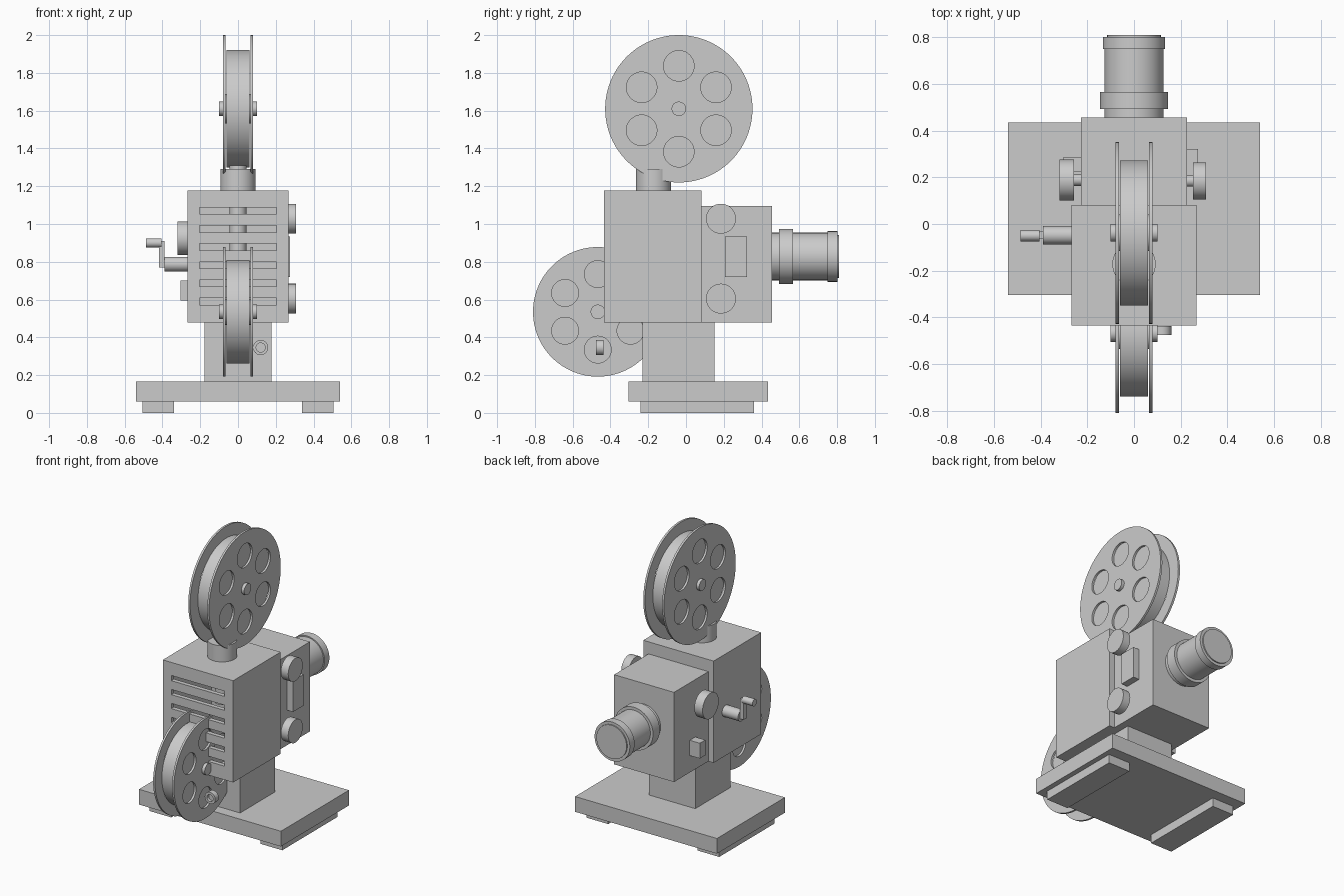
import bpy, bmesh
from math import radians, pi, sin, cos
from mathutils import Matrix, Vector

if "Cube" in bpy.data.objects:
    bpy.data.objects.remove(bpy.data.objects["Cube"])

AXIS_ROT = {'X': Matrix.Rotation(pi / 2, 4, 'Y'),
            'Y': Matrix.Rotation(-pi / 2, 4, 'X'),
            'Z': Matrix.Identity(4)}


def finish(name, bm, smooth=False):
    bmesh.ops.recalc_face_normals(bm, faces=bm.faces)
    me = bpy.data.meshes.new(name)
    bm.to_mesh(me)
    bm.free()
    ob = bpy.data.objects.new(name, me)
    bpy.context.collection.objects.link(ob)
    if smooth:
        select(ob)
        bpy.ops.object.shade_smooth_by_angle(angle=radians(30))
    return ob


def select(ob):
    bpy.ops.object.select_all(action='DESELECT')
    ob.select_set(True)
    bpy.context.view_layer.objects.active = ob


def add_box(bm, x, y, z):
    size = [b - a for a, b in (x, y, z)]
    mid = [(a + b) / 2 for a, b in (x, y, z)]
    bmesh.ops.create_cube(bm, size=1, matrix=Matrix.Translation(mid) @ Matrix.Diagonal((*size, 1)))


def add_cyl(bm, axis, a, b, center, r, seg=48):
    """Cylinder from a to b along axis; center gives the other two coordinates in order."""
    pos = list(center)
    pos.insert('XYZ'.index(axis), (a + b) / 2)
    bmesh.ops.create_cone(bm, cap_ends=True, segments=seg, radius1=r, radius2=r, depth=abs(b - a),
                          matrix=Matrix.Translation(pos) @ AXIS_ROT[axis])


def box(name, x, y, z):
    bm = bmesh.new()
    add_box(bm, x, y, z)
    return finish(name, bm)


def cyl(name, axis, a, b, center, r, seg=48):
    bm = bmesh.new()
    add_cyl(bm, axis, a, b, center, r, seg)
    return finish(name, bm, True)


def lathe_y(name, profile, x, z, seg=64):
    """Revolve (radius, y) points about a line parallel to y."""
    bm = bmesh.new()
    vs = [bm.verts.new((x + r, y, z)) for r, y in profile]
    es = [bm.edges.new(p) for p in zip(vs, vs[1:])]
    bmesh.ops.spin(bm, geom=vs + es, cent=(x, 0, z), axis=(0, 1, 0), angle=2 * pi, steps=seg)
    bmesh.ops.remove_doubles(bm, verts=bm.verts, dist=1e-5)
    return finish(name, bm, True)


def cut(ob, cutter_bm):
    cutter = finish("cutter", cutter_bm)
    cutter.hide_render = True
    mod = ob.modifiers.new("cut", 'BOOLEAN')
    mod.operation, mod.solver, mod.object = 'DIFFERENCE', 'EXACT', cutter
    select(ob)
    bpy.ops.object.modifier_apply(modifier=mod.name)
    bpy.data.objects.remove(cutter)


# Base, feet and column
box("base_plate", (-.54, .54), (-.305, .435), (.06, .165))
for side, s in (("left", -1), ("right", 1)):
    box(f"foot_{side}", sorted((s * .34, s * .505)), (-.24, .36), (0, .06))
box("column", (-.177, .177), (-.23, .152), (.165, .48))

# Hollow lamp housing with vent slots in the back wall
housing = box("lamp_housing", (-.268, .268), (-.435, .082), (.478, 1.178))
cav = bmesh.new()
add_box(cav, (-.238, .238), (-.405, .052), (.508, 1.148))
cut(housing, cav)
slots = bmesh.new()
for i in range(6):
    z = .59 + i * .096
    add_box(slots, (-.203, .203), (-.5, -.38), (z - .018, z + .018))
cut(housing, slots)
cyl("lamp_tube", 'Z', .86, 1.31, (0, -.172), .045)
cyl("chimney", 'Z', 1.178, 1.29, (0, -.172), .093)

# Gate box and lens
box("gate_box", (-.228, .228), (.082, .456), (.478, 1.095))
lathe_y("lens", [(0, .456), (.126, .456), (.126, .493), (.146, .493), (.146, .567), (.126, .567),
                 (.126, .75), (.134, .75), (.134, .802), (.115, .802), (.115, .81), (0, .81)], 0, .828)


# Film reels: two pierced flanges, wound film, hub and axle
def reel(name, y, z, r):
    c = (y, z)
    for side, s in (("left", -1), ("right", 1)):
        flange = cyl(f"{name}_flange_{side}", 'X', s * .065, s * .079, c, r, 96)
        holes = bmesh.new()
        for k in range(6):
            a = pi / 2 + k * pi / 3
            add_cyl(holes, 'X', s * .05, s * .1, (y + .583 * r * cos(a), z + .583 * r * sin(a)), .207 * r, 40)
        cut(flange, holes)
    cyl(f"{name}_film", 'X', -.061, .061, c, .797 * r, 96)
    cyl(f"{name}_hub", 'X', -.066, .066, c, .2 * r)
    cyl(f"{name}_axle", 'X', -.1, .1, c, .038)


reel("supply_reel", -.038, 1.61, .39)
reel("takeup_reel", -.467, .535, .343)

# Right side knobs and panel
for name, z in (("upper", 1.028), ("lower", .605)):
    cyl(f"knob_right_{name}", 'X', .252, .308, (.185, z), .079)
    cyl(f"knob_stem_right_{name}", 'X', .22, .26, (.185, z), .025, 24)
box("side_panel", (.22, .275), (.206, .322), (.72, .935))

# Left side knob and switch
cyl("knob_left", 'X', -.32, -.257, (.189, .925), .088)
cyl("knob_stem_left", 'X', -.26, -.22, (.189, .925), .025, 24)
box("switch", (-.305, -.225), (.225, .285), (.595, .7))

# Hand crank
cyl("crank_shaft", 'X', -.39, -.26, (-.048, .787), .039)
box("crank_arm", (-.417, -.389), (-.064, -.032), (.77, .91))
cyl("crank_handle", 'X', -.487, -.405, (-.05, .9), .024, 32)

# Power socket behind the column, with a recessed centre
lathe_y("power_socket", [(0, -.438), (.04, -.438), (.04, -.476), (.024, -.476), (.024, -.455), (0, -.455)],
        .12, .346, 40)
